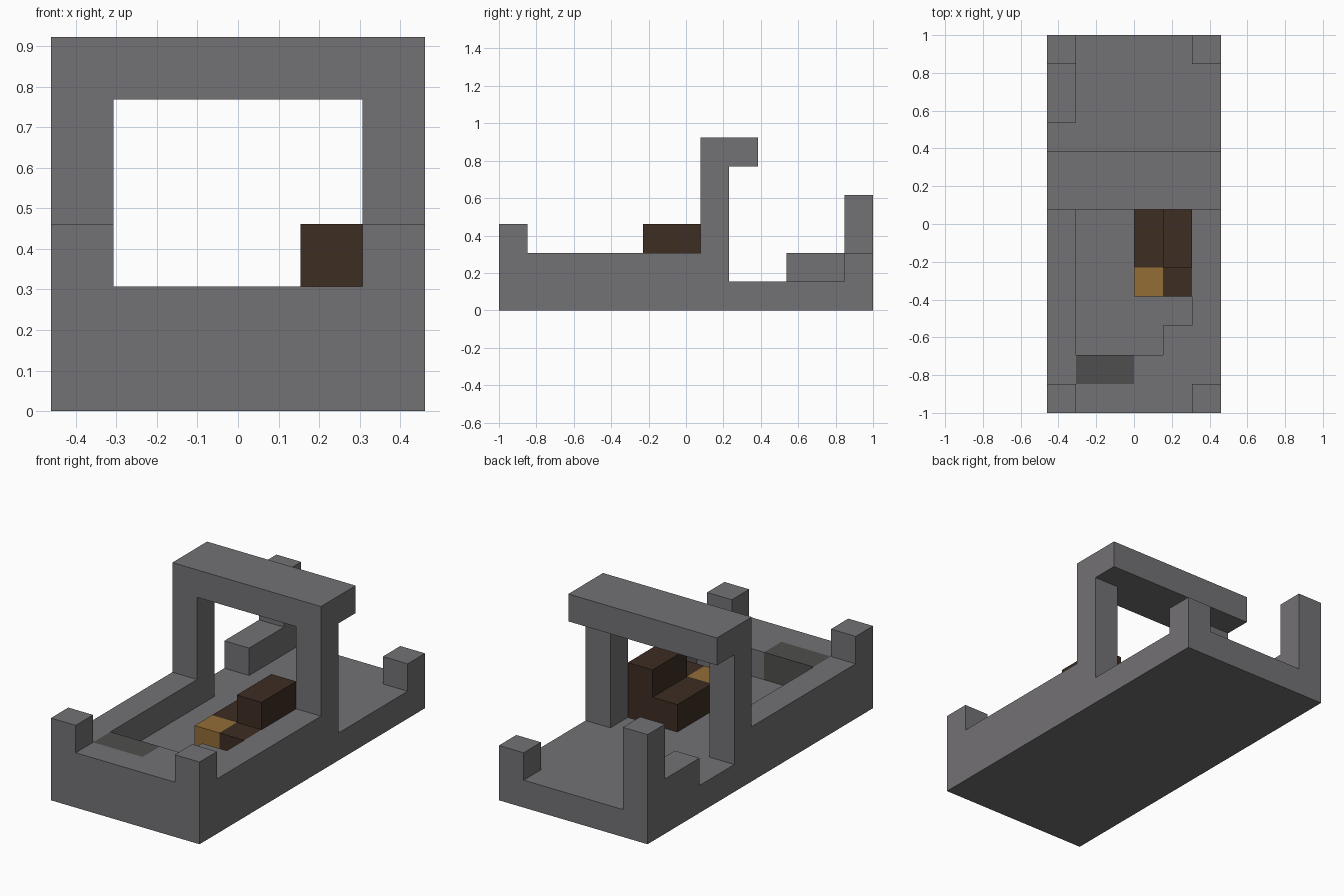
import bpy, bmesh
from mathutils import Vector

if "Cube" in bpy.data.objects:
    bpy.data.objects.remove(bpy.data.objects["Cube"], do_unlink=True)

UNIT = 2 / 13                      # edge of one building cell
ORIGIN = Vector((-3, -6.5, 0))     # grid corner, in cells


def material(name, colour):
    m = bpy.data.materials.new(name)
    m.use_nodes = True
    m.diffuse_color = (*colour, 1)
    bsdf = m.node_tree.nodes["Principled BSDF"]
    bsdf.inputs["Base Color"].default_value = (*colour, 1)
    bsdf.inputs["Roughness"].default_value = 0.9
    return m


grey = material("grey", (0.171, 0.165, 0.174))
dark_grey = material("dark grey", (0.076, 0.078, 0.074))
brown = material("dark brown", (0.046, 0.026, 0.016))
gold = material("golden brown", (0.29, 0.153, 0.037))


def block(x, y, z):
    """Cells filled by inclusive (first, last) ranges on each axis."""
    return {(i, j, k) for i in range(x[0], x[1] + 1)
            for j in range(y[0], y[1] + 1) for k in range(z[0], z[1] + 1)}


# Deck and the rim around the sunken cabin
deck = block((0, 5), (0, 12), (0, 0))
rim = block((0, 5), (0, 1), (1, 1)) | block((4, 4), (2, 2), (1, 1))
arch = block((0, 5), (7, 8), (5, 5))
front_posts = set()
for side in (0, 5):
    rim |= block((side, side), (0, 7), (1, 1))
    arch |= block((side, side), (7, 7), (2, 4))
    front_posts |= block((side, side), (0, 0), (2, 2))

# Rear corner posts and the low rail on one side
rear_posts = block((0, 0), (12, 12), (1, 3)) | block((5, 5), (12, 12), (1, 1))
side_rail = block((0, 0), (10, 11), (1, 1))

# Cabin details
dash_panel = block((1, 2), (1, 1), (1, 1))
cushion = block((3, 3), (4, 4), (1, 1))
seat = block((3, 4), (4, 6), (1, 1)) - cushion
seat |= block((4, 4), (5, 6), (2, 2))
body = (deck | rim | arch | front_posts | rear_posts | side_rail) - dash_panel

parts = {
    "body": (body, grey),
    "dash_panel": (dash_panel, dark_grey),
    "seat": (seat, brown),
    "seat_cushion": (cushion, gold),
}
filled = set().union(*(cells for cells, _ in parts.values()))


def build(name, cells, mat):
    """Skin the exposed sides of the cells and merge flat areas."""
    bm = bmesh.new()
    for cell in sorted(cells):
        centre = Vector(cell) + Vector((0.5, 0.5, 0.5))
        for axis in range(3):
            for sign in (-1, 1):
                n = Vector((0, 0, 0))
                n[axis] = sign
                if tuple(int(c) for c in Vector(cell) + n) in filled:
                    continue
                u = Vector((0, 0, 0))
                u[(axis + 1) % 3] = 0.5
                v = n.cross(u)
                mid = centre + n / 2
                corners = (mid - u - v, mid + u - v, mid + u + v, mid - u + v)
                bm.faces.new([bm.verts.new((p + ORIGIN) * UNIT) for p in corners])
    bmesh.ops.remove_doubles(bm, verts=bm.verts, dist=UNIT / 100)
    bmesh.ops.dissolve_limit(bm, angle_limit=0.01, verts=bm.verts, edges=bm.edges)
    mesh = bpy.data.meshes.new(name)
    bm.to_mesh(mesh)
    bm.free()
    mesh.materials.append(mat)
    bpy.context.scene.collection.objects.link(bpy.data.objects.new(name, mesh))


for part_name, (part_cells, part_mat) in parts.items():
    build(part_name, part_cells, part_mat)
